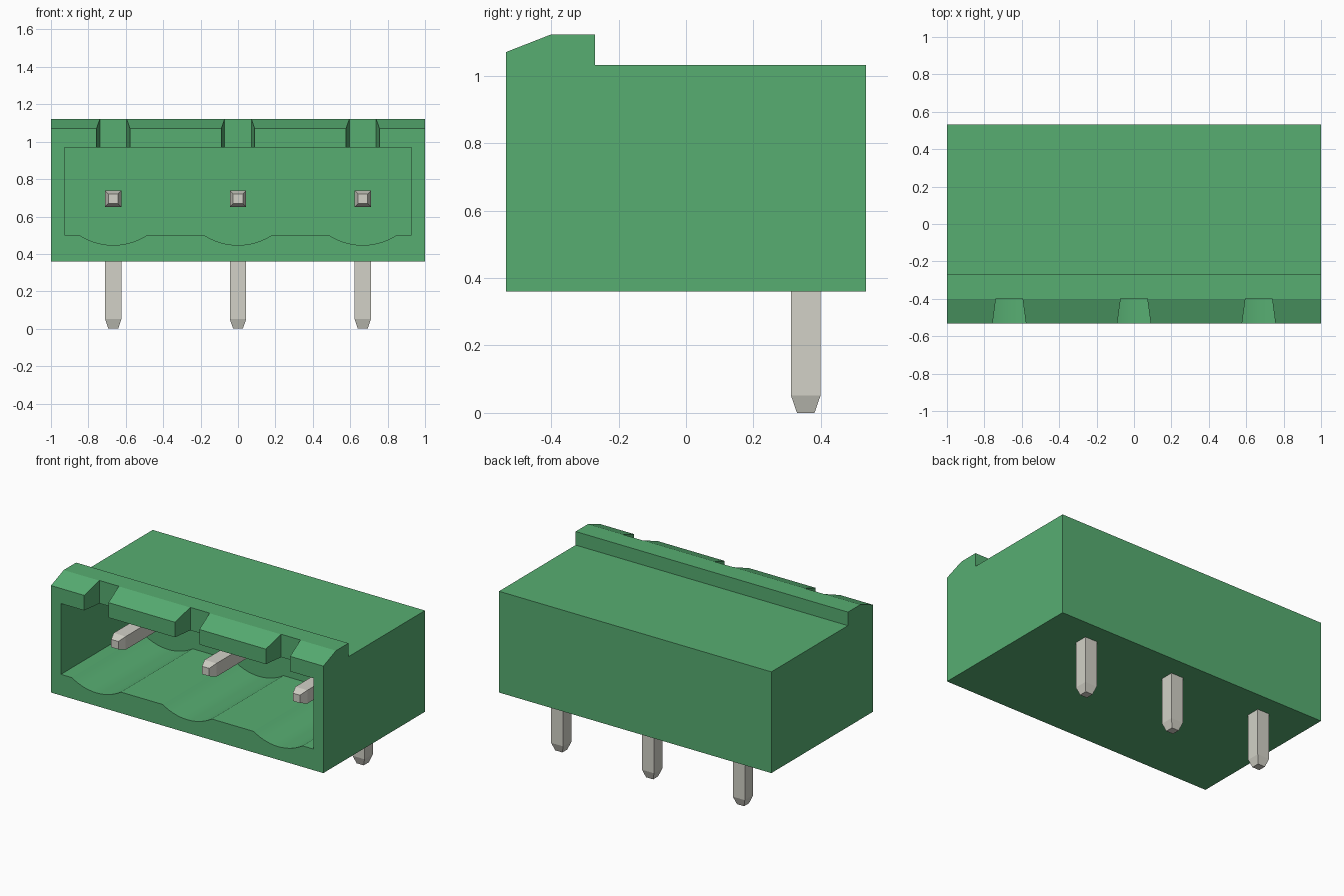
import bpy
import bmesh
import math
from mathutils import Vector

cube = bpy.data.objects.get("Cube")
if cube:
    bpy.data.objects.remove(cube, do_unlink=True)

PITCH = 0.667
COLUMNS = [-PITCH, 0, PITCH]
FRONT, BACK = -0.533, 0.533
CAVITY_BACK = 0.22


def material(name, rgb):
    mat = bpy.data.materials.new(name)
    mat.use_nodes = True
    mat.diffuse_color = (*rgb, 1)
    mat.node_tree.nodes["Principled BSDF"].inputs["Base Color"].default_value = (*rgb, 1)
    return mat


green = material("green plastic", (0.095, 0.42, 0.167))
metal = material("grey metal", (0.645, 0.639, 0.572))


def loft(name, rings, mat):
    """Join rings of points into a closed solid."""
    bm = bmesh.new()
    loops = [[bm.verts.new(p) for p in ring] for ring in rings]
    for a, b in zip(loops, loops[1:]):
        for i in range(len(a)):
            j = (i + 1) % len(a)
            bm.faces.new((a[i], a[j], b[j], b[i]))
    bm.faces.new(loops[0])
    bm.faces.new(loops[-1])
    bmesh.ops.recalc_face_normals(bm, faces=bm.faces)
    mesh = bpy.data.meshes.new(name)
    bm.to_mesh(mesh)
    bm.free()
    mesh.materials.append(mat)
    obj = bpy.data.objects.new(name, mesh)
    bpy.context.collection.objects.link(obj)
    return obj


def activate(obj):
    bpy.ops.object.select_all(action='DESELECT')
    obj.select_set(True)
    bpy.context.view_layer.objects.active = obj


def cut(target, cutter):
    cutter.hide_render = True
    mod = target.modifiers.new("cut", 'BOOLEAN')
    mod.operation = 'DIFFERENCE'
    mod.solver = 'EXACT'
    mod.object = cutter
    activate(target)
    bpy.ops.object.modifier_apply(modifier=mod.name)
    bpy.data.objects.remove(cutter, do_unlink=True)


# Housing: side profile with the raised, chamfered front lip
side = [(FRONT, 0.36), (BACK, 0.36), (BACK, 1.032), (-0.27, 1.032),
        (-0.27, 1.122), (-0.40, 1.122), (FRONT, 1.07)]
housing = loft("housing", [[(x, y, z) for y, z in side] for x in (-1, 1)], green)

# Socket opening with a shallow round trough under each contact
floor, half, sag, steps = 0.5, 0.18, 0.053, 14
radius = (half ** 2 + sag ** 2) / (2 * sag)
sweep = math.asin(half / radius)
opening = [(0.927, 0.97), (-0.927, 0.97), (-0.927, floor)]
for cx in COLUMNS:
    for i in range(steps + 1):
        a = sweep * (2 * i / steps - 1)
        opening.append((cx + radius * math.sin(a),
                        floor - sag + radius * (1 - math.cos(a))))
opening.append((0.927, floor))
cut(housing, loft("socket_cutter", [[(x, y, z) for x, z in opening]
                                    for y in (FRONT - 0.1, CAVITY_BACK)], green))

# Flared latch notches through the lip
for cx in COLUMNS:
    plan = [(-0.071, -0.398), (0.071, -0.398), (0.1, -0.61), (-0.1, -0.61)]
    cut(housing, loft("notch_cutter", [[(cx + x, y, z) for x, y in plan]
                                       for z in (0.9, 1.3)], green))
activate(housing)
bpy.ops.object.shade_smooth_by_angle(angle=math.radians(20))

# Contacts: square bent pins, tapered at both ends
R, TIP, TAPER = 0.044, 0.026, 0.052
PIN_Y, PIN_Z, PIN_FRONT = 0.355, 0.695, -0.34
path = [  # centre y, centre z, half width, in-plane direction of the section
    (PIN_FRONT, PIN_Z, TIP, (0, 0, 1)),
    (PIN_FRONT + TAPER, PIN_Z, R, (0, 0, 1)),
    (PIN_Y, PIN_Z, R, (0, 1, 1)),
    (PIN_Y, TAPER, R, (0, 1, 0)),
    (PIN_Y, 0, TIP, (0, 1, 0)),
]
for cx, label in zip(COLUMNS, ("right", "middle", "left")):
    rings = []
    for y, z, w, d in path:
        c, up, out = Vector((cx, y, z)), Vector(d) * w, Vector((w, 0, 0))
        rings.append([c + out + up, c - out + up, c - out - up, c + out - up])
    loft(label + "_contact_pin", rings, metal)
